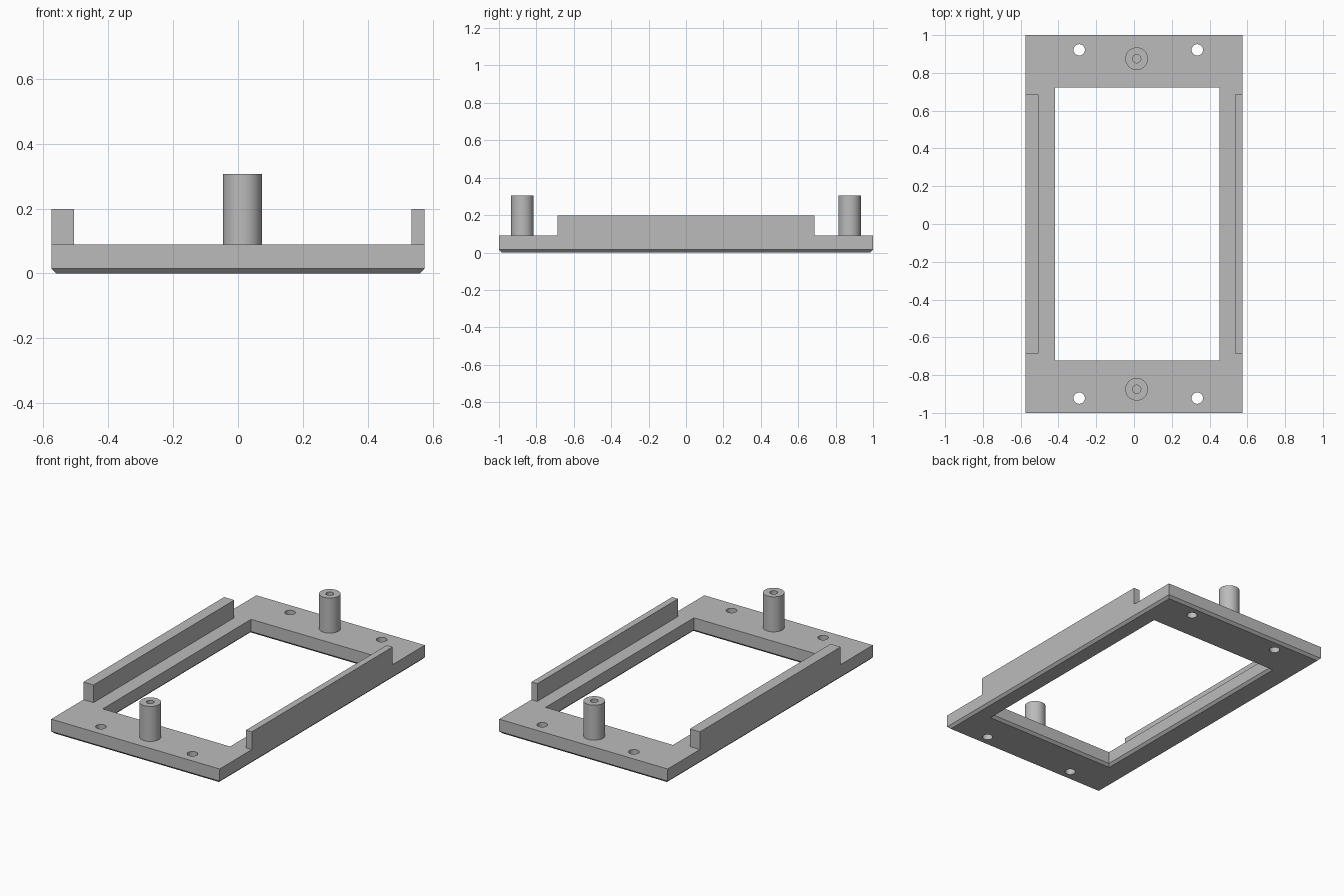
import bpy
import bmesh
from math import cos, sin, tau, radians

default = bpy.data.objects.get("Cube")
if default:
    bpy.data.objects.remove(default)

HALF_X, HALF_Y = 0.575, 1.0
PLATE_TOP = 0.09
CHAMFER = 0.015
POST_X, POST_Y = 0.014, 0.875

# One plain grey for everything
GREY = (0.5, 0.5, 0.5, 1)
grey = bpy.data.materials.new("plain_grey")
grey.diffuse_color = GREY
grey.use_nodes = True
grey.node_tree.nodes["Principled BSDF"].inputs["Base Color"].default_value = GREY


def rectangle(x0, x1, y, z):
    return [(x0, -y, z), (x1, -y, z), (x1, y, z), (x0, y, z)]


def circle(x, y, r, z, sides=48):
    return [(x + r * cos(tau * i / sides), y + r * sin(tau * i / sides), z)
            for i in range(sides)]


def loft(name, rings, closed=False, caps=False, smooth=False):
    """Join successive rings of points with quads."""
    bm = bmesh.new()
    loops = [[bm.verts.new(p) for p in ring] for ring in rings]
    pairs = list(zip(loops, loops[1:]))
    if closed:
        pairs.append((loops[-1], loops[0]))
    for a, b in pairs:
        for i in range(len(a)):
            j = (i + 1) % len(a)
            bm.faces.new((a[i], a[j], b[j], b[i]))
    if caps:
        bm.faces.new(loops[0][::-1])
        bm.faces.new(loops[-1])
    bmesh.ops.recalc_face_normals(bm, faces=bm.faces)
    mesh = bpy.data.meshes.new(name)
    bm.to_mesh(mesh)
    bm.free()
    mesh.materials.append(grey)
    obj = bpy.data.objects.new(name, mesh)
    bpy.context.collection.objects.link(obj)
    if smooth:
        smooth_sharp(obj)
    return obj


def smooth_sharp(obj):
    bpy.ops.object.select_all(action='DESELECT')
    obj.select_set(True)
    bpy.context.view_layer.objects.active = obj
    bpy.ops.object.shade_smooth_by_angle(angle=radians(30))


# Frame plate: chamfered underneath on both outer and inner edges
X0, X1, Y1 = -0.417, 0.452, 0.723
c = CHAMFER
plate = loft("frame_plate", [
    rectangle(-HALF_X, HALF_X, HALF_Y, PLATE_TOP),
    rectangle(-HALF_X, HALF_X, HALF_Y, c),
    rectangle(-HALF_X + c, HALF_X - c, HALF_Y - c, 0),
    rectangle(X0 - c, X1 + c, Y1 + c, 0),
    rectangle(X0, X1, Y1, c),
    rectangle(X0, X1, Y1, PLATE_TOP),
], closed=True)

# Four screw holes through the plate
for x in (-0.29, 0.335):
    for y in (-0.922, 0.922):
        cutter = loft("screw_hole_cutter",
                      [circle(x, y, 0.03, -0.1), circle(x, y, 0.03, 0.2)], caps=True)
        cutter.hide_render = True
        cutter.hide_viewport = True
        cut = plate.modifiers.new("screw_hole", 'BOOLEAN')
        cut.operation = 'DIFFERENCE'
        cut.solver = 'EXACT'
        cut.object = cutter
smooth_sharp(plate)

# Side rails, the right one thicker than the left
for name, x0, x1 in (("right_rail", -HALF_X, -0.506), ("left_rail", 0.535, HALF_X)):
    loft(name, [rectangle(x0, x1, 0.686, PLATE_TOP),
                rectangle(x0, x1, 0.686, 0.199)], caps=True)

# Hollow posts; the plate closes the bottom of each bore
for name, y in (("front_post", -POST_Y), ("back_post", POST_Y)):
    loft(name, [circle(POST_X, y, r, z) for r, z in (
        (0.06, PLATE_TOP), (0.06, 0.306), (0.022, 0.306), (0.022, PLATE_TOP))],
        smooth=True)
